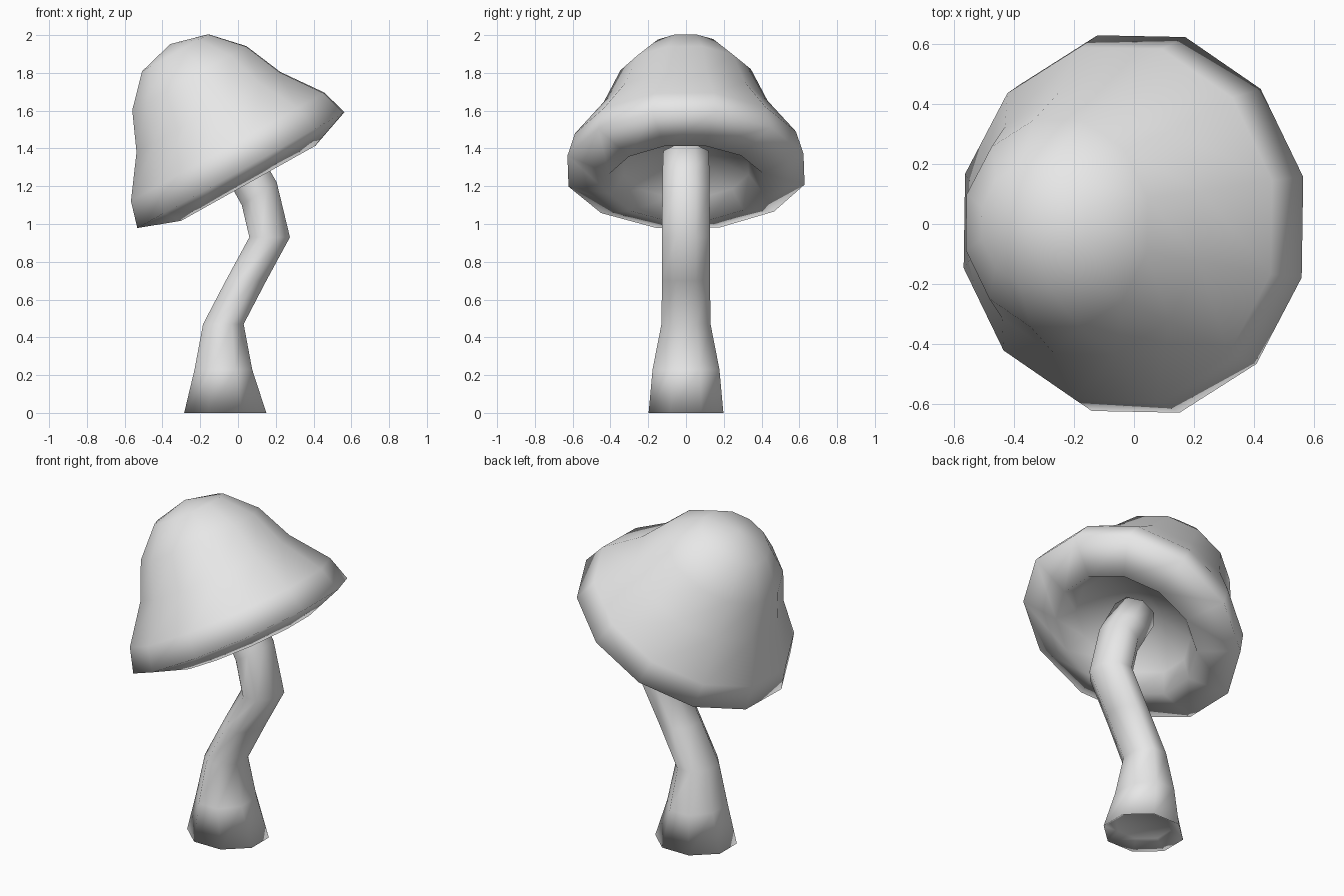
import bpy, bmesh
from math import cos, sin, pi, radians
from mathutils import Vector, Matrix

cube = bpy.data.objects.get("Cube")
if cube:
    bpy.data.objects.remove(cube, do_unlink=True)

grey = bpy.data.materials.new("plain grey")
grey.use_nodes = True
colour = (0.8, 0.8, 0.8, 1)
grey.diffuse_color = colour
grey.node_tree.nodes["Principled BSDF"].inputs["Base Color"].default_value = colour


def loft(name, rings, sides, spin=0.0):
    """Skin rings of (centre, half x, half y, tilt); both ends close to a point."""
    bm = bmesh.new()
    loops = []
    for centre, half_x, half_y, tilt in rings:
        turn = Matrix.Rotation(-tilt, 3, 'Y')
        if half_x == 0:
            loops.append([bm.verts.new(centre)])
            continue
        grow = 1 / cos(pi / sides)  # flat sides touch the half widths
        loop = []
        for i in range(sides):
            a = (i + 0.5) * 2 * pi / sides + spin
            offset = Vector((half_x * cos(a), half_y * sin(a), 0)) * grow
            loop.append(bm.verts.new(Vector(centre) + turn @ offset))
        loops.append(loop)
    for low, high in zip(loops, loops[1:]):
        for i in range(sides):
            j = (i + 1) % sides
            corners = [low[i % len(low)], low[j % len(low)],
                       high[j % len(high)], high[i % len(high)]]
            bm.faces.new(list(dict.fromkeys(corners)))
    bmesh.ops.recalc_face_normals(bm, faces=bm.faces[:])
    for f in bm.faces:
        f.smooth = True
    mesh = bpy.data.meshes.new(name)
    bm.to_mesh(mesh)
    bm.free()
    mesh.materials.append(grey)
    obj = bpy.data.objects.new(name, mesh)
    bpy.context.collection.objects.link(obj)
    return obj


# Cap: profile of (height along the leaning axis, radius), from hollow to crown
lean = radians(29.2)
rim_centre = Vector((0.015, 0, 1.285))
axis = Vector((-sin(lean), 0, cos(lean)))
cap_profile = [(0.12, 0), (0.10, 0.14), (0.02, 0.33), (-0.08, 0.405),
               (0, 0.625), (0.141, 0.585), (0.352, 0.434),
               (0.558, 0.345), (0.712, 0.2), (0.765, 0)]
loft("mushroom_cap",
     [(rim_centre + axis * t, r, r, lean) for t, r in cap_profile],
     12, radians(-1))

# Stem: (left x, left z, right x, right z, half depth), hollowed base to top
stem_outline = [(-0.285, 0, 0.15, 0, 0.198),
                (-0.23, 0.23, 0.075, 0.23, 0.177),
                (-0.185, 0.47, 0.03, 0.47, 0.13),
                (-0.065, 0.7, 0.15, 0.7, 0.127),
                (0.06, 0.93, 0.275, 0.93, 0.127),
                (0.02, 1.1, 0.205, 1.22, 0.125),
                (-0.03, 1.19, 0.165, 1.29, 0.125),
                (-0.1, 1.31, 0.095, 1.42, 0.12)]
stem_rings = [((-0.065, 0, 0.05), 0, 0, 0),
              ((-0.065, 0, 0.045), 0.15, 0.135, 0)]
for lx, lz, rx, rz, depth in stem_outline:
    side = Vector((rx - lx, 0, rz - lz))
    tilt = Vector((1, 0)).angle_signed(Vector((side.x, -side.z)))
    stem_rings.append((((lx + rx) / 2, 0, (lz + rz) / 2),
                       side.length / 2, depth, tilt))
stem_rings.append(((-0.01, 0, 1.38), 0, 0, 0))
loft("stem", stem_rings, 8)
